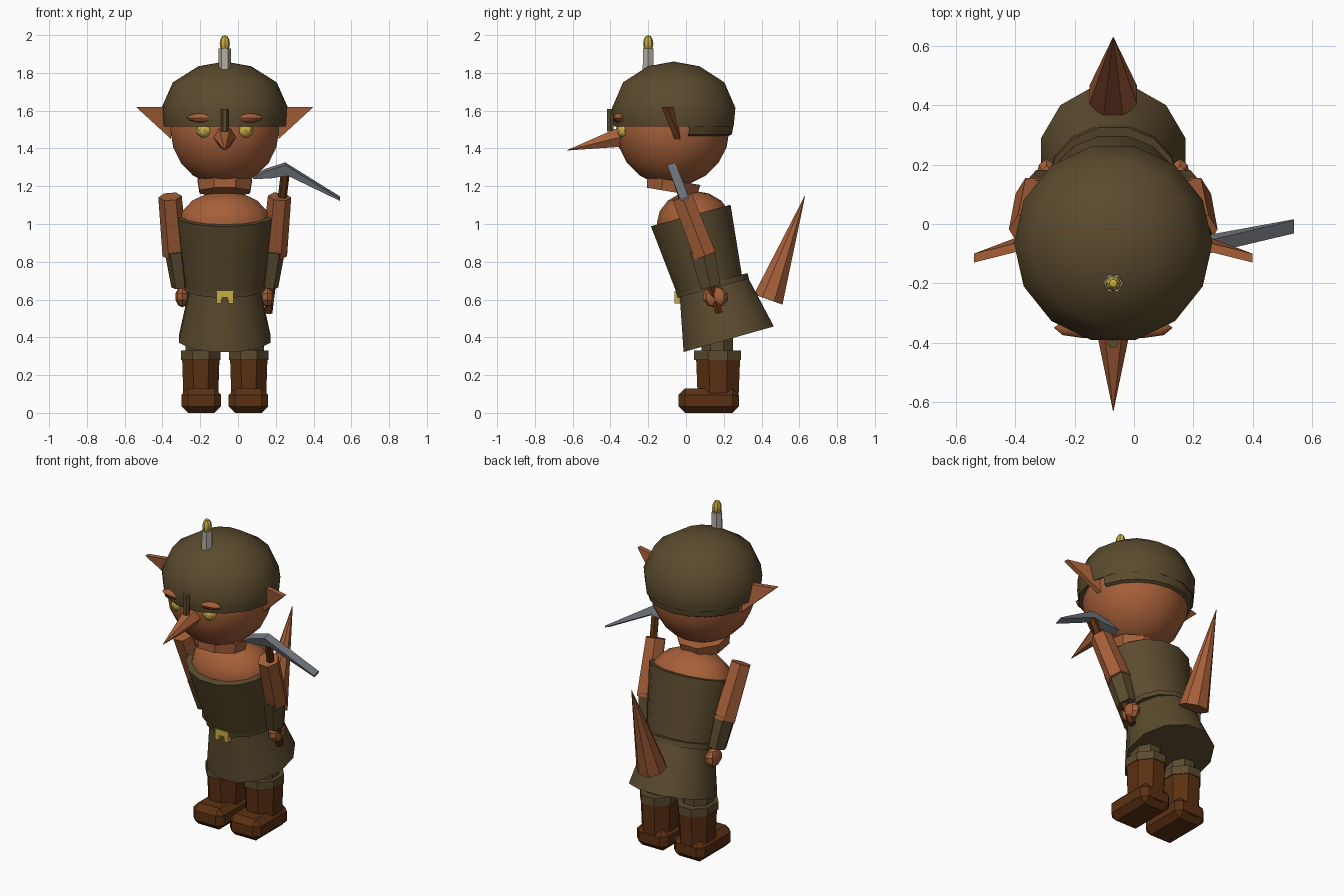
import bpy, bmesh, math
from mathutils import Vector, Matrix

default = bpy.data.objects.get("Cube")
if default:
    bpy.data.objects.remove(default, do_unlink=True)

CX = -0.07  # middle line of the body


def material(name, rgb):
    m = bpy.data.materials.new(name)
    m.use_nodes = True
    m.diffuse_color = (*rgb, 1)
    m.node_tree.nodes["Principled BSDF"].inputs["Base Color"].default_value = (*rgb, 1)
    return m


SKIN = material("orange skin", (0.38, 0.115, 0.04))
CLOTH = material("olive brown cloth", (0.105, 0.07, 0.027))
LEATHER = material("dark leather", (0.105, 0.03, 0.006))
STEEL = material("grey steel", (0.17, 0.185, 0.21))
WAX = material("pale wax", (0.45, 0.42, 0.36))
GOLD = material("yellow", (0.58, 0.42, 0.06))


def finish(name, bm, mat):
    bmesh.ops.recalc_face_normals(bm, faces=bm.faces)
    mesh = bpy.data.meshes.new(name)
    bm.to_mesh(mesh)
    bm.free()
    mesh.materials.append(mat)
    ob = bpy.data.objects.new(name, mesh)
    bpy.context.collection.objects.link(ob)
    bpy.ops.object.select_all(action='DESELECT')
    ob.select_set(True)
    bpy.context.view_layer.objects.active = ob
    bpy.ops.object.shade_smooth_by_angle(angle=math.radians(35))
    return ob


def tube(name, mat, a, b, ra, rb, n=8, wide=1.0, turn=0.5):
    """Tapered cylinder from a to b, widened sideways."""
    a, b = Vector(a), Vector(b)
    d = b - a
    z = d.normalized()
    x = (Vector((1, 0, 0)) - z * z.x).normalized()
    y = z.cross(x)
    frame = Matrix((x, y, z)).transposed().to_4x4()
    bm = bmesh.new()
    bmesh.ops.create_cone(bm, cap_ends=True, segments=n, radius1=ra, radius2=rb, depth=d.length)
    place = (Matrix.Translation((a + b) / 2) @ frame @ Matrix.Diagonal((wide, 1, 1, 1))
             @ Matrix.Rotation(turn * math.tau / n, 4, 'Z'))
    bm.transform(place)
    return finish(name, bm, mat)


def ball(name, mat, c, size, u=12, v=8, tilt=0.0):
    bm = bmesh.new()
    bmesh.ops.create_uvsphere(bm, u_segments=u, v_segments=v, radius=1)
    bm.transform(Matrix.Translation(c) @ Matrix.Rotation(tilt, 4, 'X') @ Matrix.Diagonal((*size, 1)))
    return finish(name, bm, mat)


def slab(name, mat, outline, offset):
    """Solid made by pushing an outline along an offset."""
    bm = bmesh.new()
    face = bm.faces.new([bm.verts.new(p) for p in outline])
    ext = bmesh.ops.extrude_face_region(bm, geom=[face])
    bmesh.ops.translate(bm, vec=offset, verts=[g for g in ext["geom"] if isinstance(g, bmesh.types.BMVert)])
    # extruding keeps the first face as the closing cap
    if not face.is_valid:
        bmesh.ops.holes_fill(bm, edges=bm.edges)
    return finish(name, bm, mat)


def lathe(name, mat, profile, c, n, start=0.0, sweep=math.tau):
    bm = bmesh.new()
    vs = [bm.verts.new((r, 0, z)) for r, z in profile]
    es = [bm.edges.new(p) for p in zip(vs, vs[1:])]
    bmesh.ops.spin(bm, geom=vs + es, cent=(0, 0, 0), axis=(0, 0, 1), angle=sweep, steps=n)
    bmesh.ops.remove_doubles(bm, verts=bm.verts, dist=0.0005)
    bm.transform(Matrix.Translation(c) @ Matrix.Rotation(start, 4, 'Z'))
    return finish(name, bm, mat)


# Head, neck and nose
ball("head", SKIN, (CX, -0.07, 1.5), (0.295, 0.3, 0.3), 14, 10)
tube("neck", SKIN, (CX, -0.075, 1.17), (CX, -0.065, 1.23), 0.145, 0.155)
tube("nose", SKIN, (CX, -0.345, 1.46), (CX, -0.63, 1.39), 0.06, 0.001, 6)

# Helmet with rim, neck guard, nose guard and candle
lathe("helmet", CLOTH, [(0, 1.535), (0.29, 1.535), (0.325, 1.515), (0.328, 1.54), (0.335, 1.615),
                        (0.275, 1.75), (0.14, 1.835), (0, 1.86)], (CX, -0.065, 0), 14)
lathe("neck_guard", CLOTH, [(0.29, 1.54), (0.29, 1.465), (0.308, 1.475), (0.32, 1.54)],
      (CX, -0.065, 0), 8, math.radians(15), math.radians(150))
tube("nose_guard", CLOTH, (CX, -0.4, 1.49), (CX, -0.4, 1.61), 0.02, 0.02, 6)
tube("candle", WAX, (CX, -0.2, 1.81), (CX, -0.2, 1.93), 0.034, 0.032, 6)
ball("candle_flame", GOLD, (CX, -0.2, 1.955), (0.027, 0.027, 0.045), 8, 6)

# Shoulders, torso, belt and skirt, leaning forward
ball("shoulders", SKIN, (CX, 0.045, 1.0), (0.25, 0.2, 0.175), 14, 8)
tube("torso", CLOTH, (CX, 0.125, 0.675), (CX, 0.025, 1.045), 0.183, 0.224, 14, 1.18)
tube("belt", CLOTH, (CX, 0.145, 0.66), (CX, 0.137, 0.69), 0.2, 0.2, 14, 1.1)
tube("skirt", CLOTH, (CX, 0.226, 0.39), (CX, 0.145, 0.675), 0.257, 0.192, 12, 0.98)
tube("tail", SKIN, (CX, 0.435, 0.60), (CX, 0.63, 1.15), 0.087, 0.001, 8)

# Belt buckle: bar with two prongs
slab("belt_buckle", GOLD, [(CX + x, -0.06, z) for x, z in
     [(-0.045, 0.645), (0.045, 0.645), (0.045, 0.58), (0.02, 0.58), (0.015, 0.61),
      (-0.015, 0.61), (-0.02, 0.58), (-0.045, 0.58)]], (0, 0.03, 0))

# Paired parts
for s, side in ((1, "left"), (-1, "right")):
    def at(x, y, z):
        return Vector((CX + s * x, y, z))

    ball(side + "_eye", GOLD, at(0.108, -0.325, 1.495), (0.042, 0.042, 0.04), 8, 6)
    brow = ball(side + "_brow", SKIN, at(0.1, -0.35, 1.562), (0.1, 0.035, 0.027), 8, 6)
    slab(side + "_ear", SKIN, [at(0.27, -0.08, 1.62), at(0.47, -0.13, 1.62), at(0.285, -0.06, 1.45)],
         (0, 0.03, 0))

    # Arm
    tube(side + "_upper_arm", SKIN, at(0.262, 0.1, 0.835), at(0.29, -0.02, 1.145), 0.068, 0.062, 6)
    tube(side + "_sleeve", CLOTH, at(0.235, 0.13, 0.67), at(0.26, 0.085, 0.86), 0.062, 0.075, 6, 0.78)
    ball(side + "_hand", SKIN, at(0.225, 0.155, 0.615), (0.038, 0.068, 0.056), 8, 5)

    # Leg and boot
    tube(side + "_leg", CLOTH, at(0.125, 0.165, 0.3), at(0.125, 0.165, 0.5), 0.09, 0.09, 8)
    tube(side + "_boot_cuff", CLOTH, at(0.127, 0.167, 0.28), at(0.127, 0.167, 0.33), 0.135, 0.135, 8, 0.83)
    tube(side + "_boot_shaft", LEATHER, at(0.127, 0.17, 0.03), at(0.127, 0.17, 0.29), 0.115, 0.126, 8, 0.85)
    bm = bmesh.new()
    bmesh.ops.create_cube(bm, size=1)
    bm.transform(Matrix.Translation(at(0.125, 0.12, 0.07)) @ Matrix.Diagonal((0.21, 0.32, 0.13, 1)))
    bmesh.ops.translate(bm, vec=(0, 0, 0), verts=bm.verts)
    bmesh.ops.bevel(bm, geom=bm.edges[:], offset=0.035, segments=1, affect='EDGES')
    finish(side + "_boot_foot", bm, LEATHER).location.z = -0.005

# Pickaxe carried along the left arm
tube("pick_handle", LEATHER, (0.16, 0.175, 0.53), (0.252, -0.065, 1.285), 0.022, 0.024, 6)
head = [(0.08, 1.245), (0.14, 1.285), (0.25, 1.32), (0.54, 1.14), (0.54, 1.13), (0.26, 1.265), (0.18, 1.25)]
slab("pick_head", STEEL, [(x, -0.1 + (1.32 - z) * 0.38, z - 0.008) for x, z in head], (0, 0.044, 0.014))
